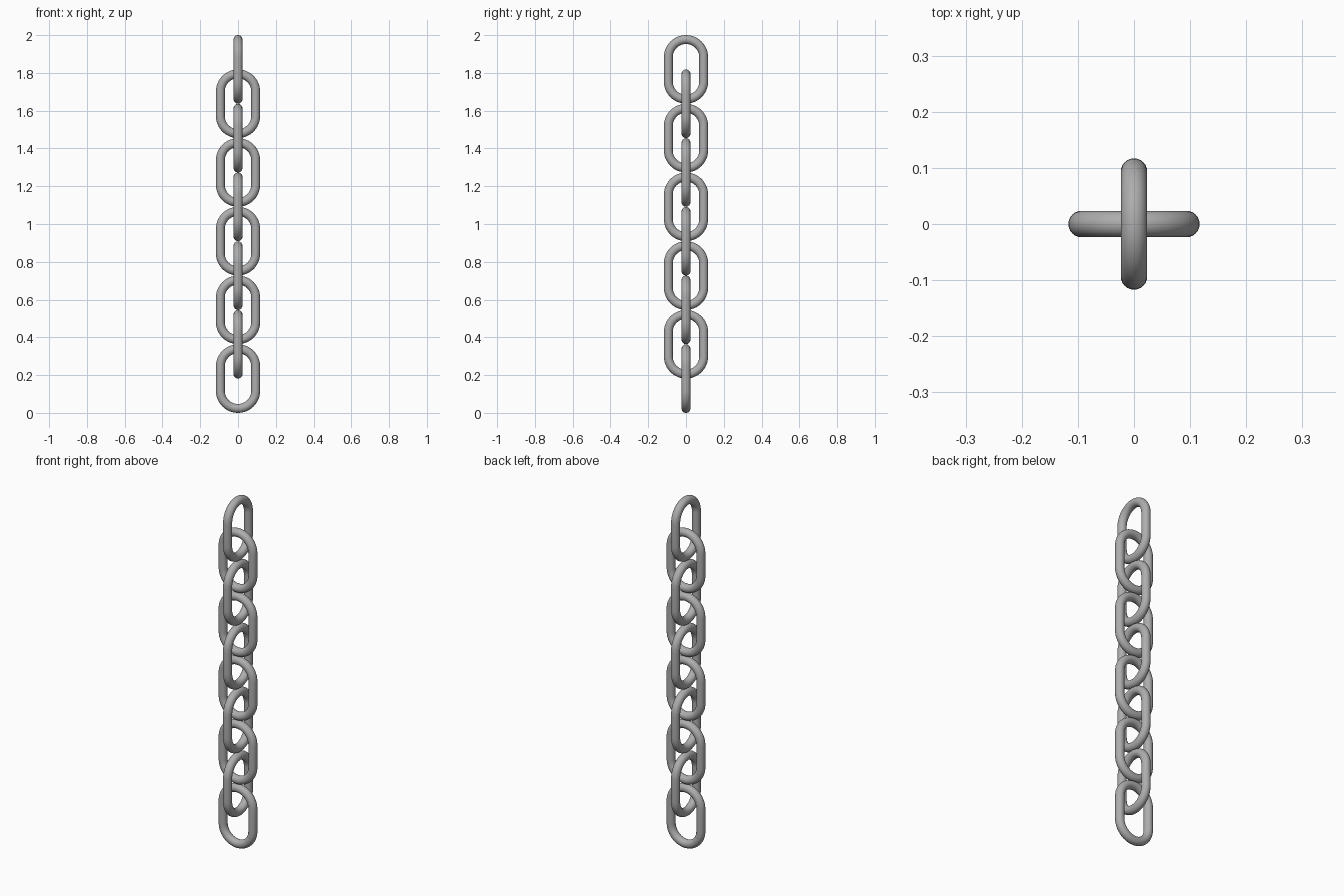
import bpy, bmesh, math

if "Cube" in bpy.data.objects:
    bpy.data.objects.remove(bpy.data.objects["Cube"])

LINKS = 10
LENGTH = 0.363          # outer height of one link
PITCH = (2.0 - LENGTH) / (LINKS - 1)
TUBE = 0.0235           # rod radius
BEND = 0.117 - TUBE     # centreline radius of the rounded ends
HALF = LENGTH / 2 - TUBE - BEND   # half of the straight part
ARC, SIDES = 24, 24

steel = bpy.data.materials.new("grey_steel")
steel.diffuse_color = (0.42, 0.42, 0.42, 1)
steel.use_nodes = True
steel.node_tree.nodes["Principled BSDF"].inputs["Base Color"].default_value = steel.diffuse_color

# Link mesh: round rod swept along a stadium-shaped path in the xz plane
path = []
for start, zc in ((0, HALF), (math.pi, -HALF)):
    for k in range(ARC + 1):
        path.append((start + math.pi * k / ARC, zc))

bm = bmesh.new()
rings = []
for a, zc in path:
    ring = []
    for s in range(SIDES):
        t = 2 * math.pi * s / SIDES
        r = BEND + TUBE * math.cos(t)
        ring.append(bm.verts.new((r * math.cos(a), TUBE * math.sin(t), zc + r * math.sin(a))))
    rings.append(ring)
for i, ring in enumerate(rings):
    nxt = rings[(i + 1) % len(rings)]
    for s in range(SIDES):
        q = (s + 1) % SIDES
        bm.faces.new((ring[s], nxt[s], nxt[q], ring[q])).smooth = True
bmesh.ops.recalc_face_normals(bm, faces=bm.faces)
mesh = bpy.data.meshes.new("chain_link")
bm.to_mesh(mesh)
bm.free()
mesh.materials.append(steel)

# Chain: links stacked upward, each turned a quarter from the last
for i in range(LINKS):
    link = bpy.data.objects.new(f"chain_link_{i + 1}", mesh)
    link.location = (0, 0, LENGTH / 2 + PITCH * i)
    link.rotation_euler = (0, 0, math.pi / 2 * (i % 2))
    bpy.context.collection.objects.link(link)
